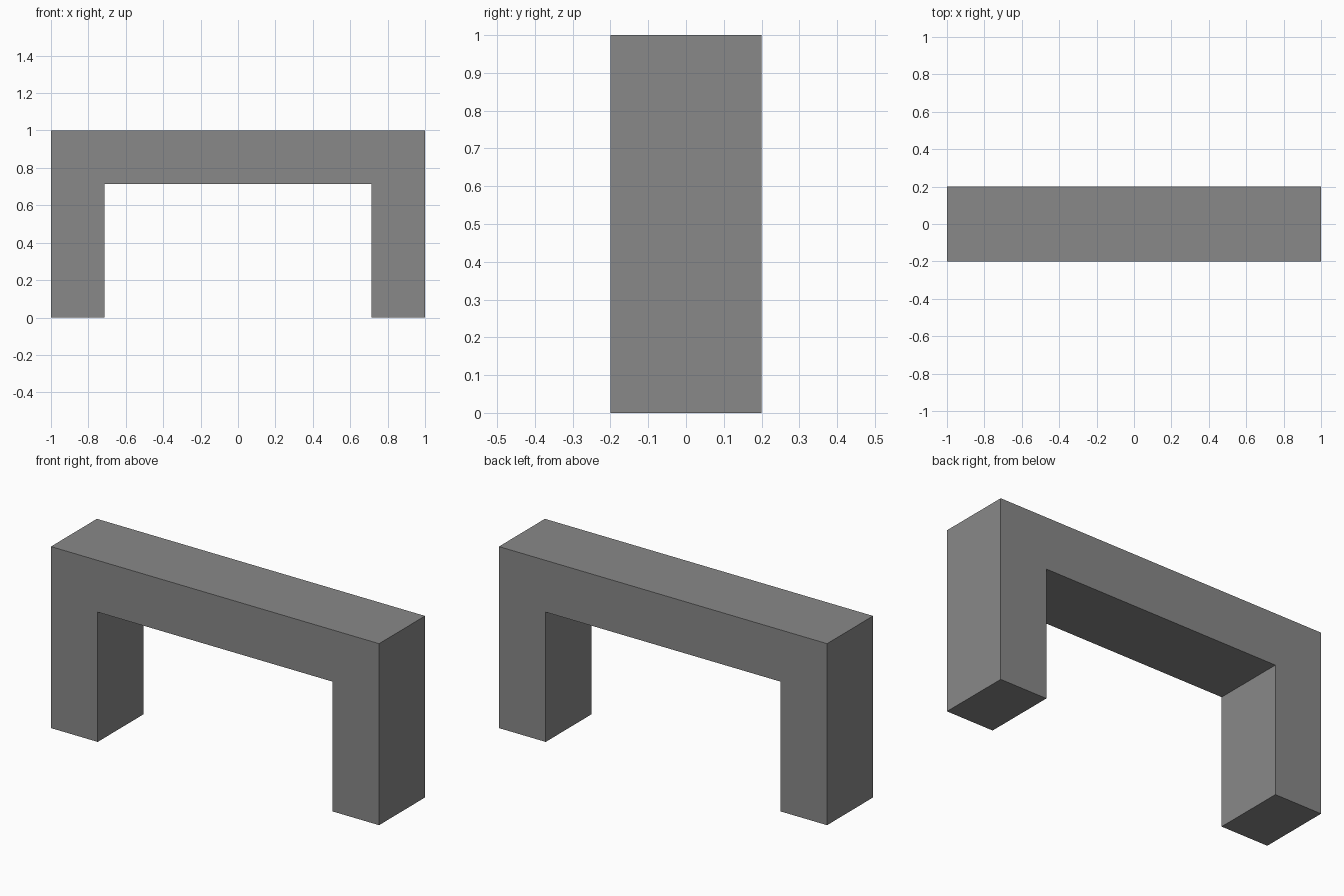
import bpy
import bmesh

if "Cube" in bpy.data.objects:
    bpy.data.objects.remove(bpy.data.objects["Cube"])

HALF_LENGTH, HALF_DEPTH, HEIGHT = 1.0, 0.2, 1.0
INNER_X, INNER_Z = 0.715, 0.715

# Right half of the arch outline; the left half is mirrored from it
half = [(INNER_X, INNER_Z), (INNER_X, 0), (HALF_LENGTH, 0), (HALF_LENGTH, HEIGHT)]
outline = half + [(-x, z) for x, z in reversed(half)]

# Square arch: front profile extruded through the depth
bm = bmesh.new()
face = bm.faces.new([bm.verts.new((x, -HALF_DEPTH, z)) for x, z in outline])
extruded = bmesh.ops.extrude_face_region(bm, geom=[face])
moved = [v for v in extruded["geom"] if isinstance(v, bmesh.types.BMVert)]
bmesh.ops.translate(bm, verts=moved, vec=(0, 2 * HALF_DEPTH, 0))
bmesh.ops.recalc_face_normals(bm, faces=bm.faces)

mesh = bpy.data.meshes.new("square_arch")
bm.to_mesh(mesh)
bm.free()
bpy.context.collection.objects.link(bpy.data.objects.new("square_arch", mesh))

# Dark grey surface
dark_grey = bpy.data.materials.new("dark_grey")
dark_grey.diffuse_color = (0.25, 0.25, 0.25, 1)
dark_grey.use_nodes = True
dark_grey.node_tree.nodes["Principled BSDF"].inputs["Base Color"].default_value = dark_grey.diffuse_color
mesh.materials.append(dark_grey)
